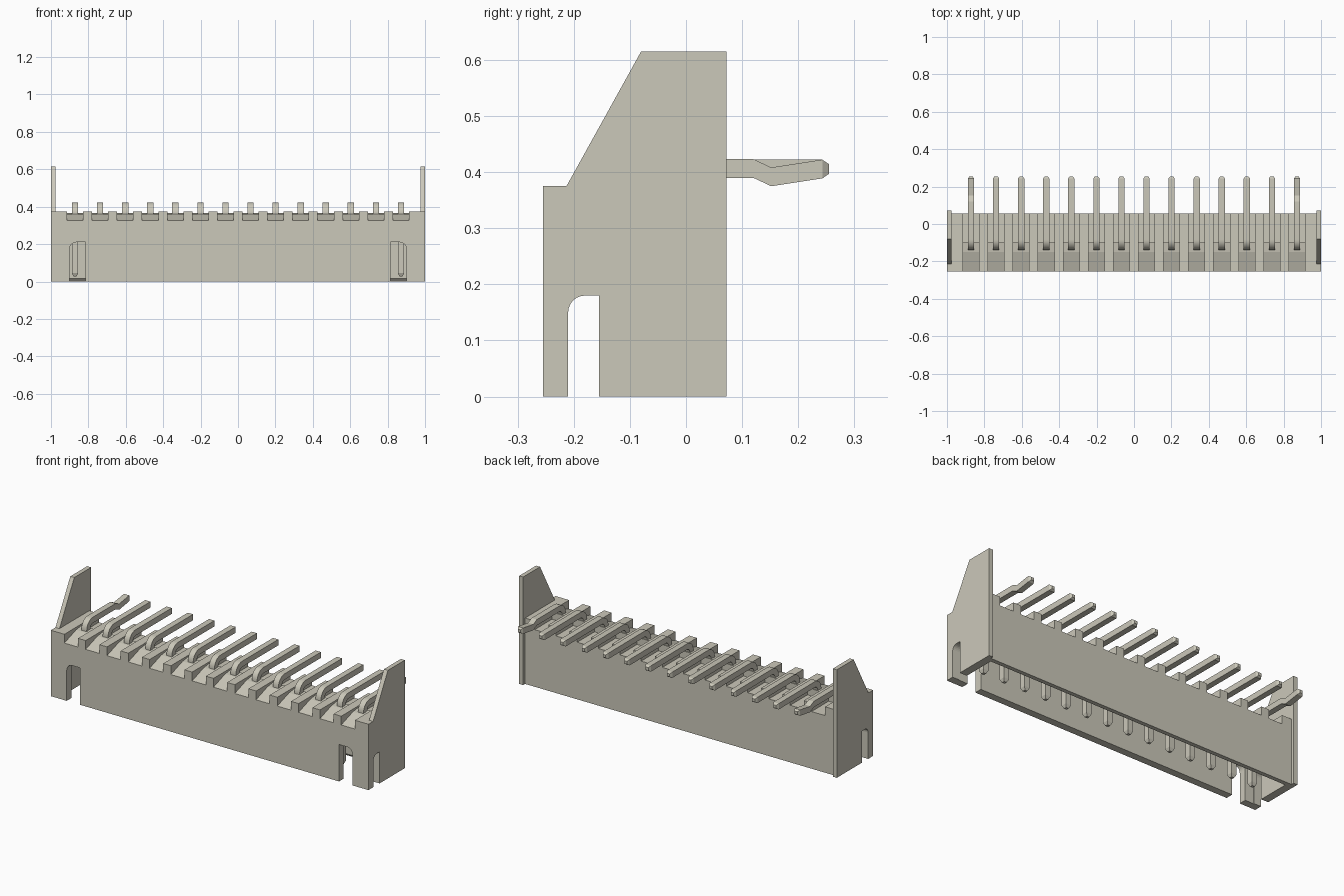
import bpy, bmesh, math
from mathutils import Vector

cube = bpy.data.objects.get("Cube")
if cube:
    bpy.data.objects.remove(cube, do_unlink=True)

# Single warm grey plastic colour
mat = bpy.data.materials.new("warm_grey")
mat.use_nodes = True
COL = (0.60, 0.58, 0.49, 1)
mat.diffuse_color = COL
bsdf = next(n for n in mat.node_tree.nodes if n.type == 'BSDF_PRINCIPLED')
bsdf.inputs["Base Color"].default_value = COL
bsdf.inputs["Roughness"].default_value = 0.6

PINS = 14
PITCH = 0.1341
PIN_X = [(i - (PINS - 1) / 2) * PITCH for i in range(PINS)]


def make_object(name, bm):
    bmesh.ops.recalc_face_normals(bm, faces=bm.faces)
    me = bpy.data.meshes.new(name)
    bm.to_mesh(me)
    bm.free()
    me.materials.append(mat)
    ob = bpy.data.objects.new(name, me)
    bpy.context.collection.objects.link(ob)
    return ob


def add_prism(bm, profile, lo, hi, axis="x"):
    """Extrude a 2D profile along x (points are y, z) or y (points are x, z)."""
    def pt(p, t):
        return (t, p[0], p[1]) if axis == "x" else (p[0], t, p[1])
    a = [bm.verts.new(pt(p, lo)) for p in profile]
    b = [bm.verts.new(pt(p, hi)) for p in profile]
    bm.faces.new(a)
    bm.faces.new(b[::-1])
    for i in range(len(a)):
        j = (i + 1) % len(a)
        bm.faces.new((a[i], b[i], b[j], a[j]))


def prism(name, profile, lo, hi, axis="x"):
    bm = bmesh.new()
    add_prism(bm, profile, lo, hi, axis)
    return make_object(name, bm)


def slot_profile(a, b, top, r):
    """Slot open at the bottom, with its corner rounded on side a."""
    s = 1 if b > a else -1
    arc = [(a + s * r * (1 - math.cos(t)), top - r + r * math.sin(t))
           for t in (math.pi / 2 * k / 6 for k in range(7))]
    return [(a, -0.05)] + arc + [(b, top), (b, -0.05)]


def cut(target, cutter):
    cutter.hide_render = True
    mod = target.modifiers.new("cut", 'BOOLEAN')
    mod.operation = 'DIFFERENCE'
    mod.solver = 'EXACT'
    mod.object = cutter
    bpy.context.view_layer.objects.active = target
    bpy.ops.object.modifier_apply(modifier=mod.name)


# Housing block
housing = prism("housing", [(-0.255, 0), (0.055, 0), (0.055, 0.375), (-0.255, 0.375)],
                -0.975, 0.975)

# Cutters: cavity, pin grooves, front and side slots
cavity = prism("cavity_cutter", [(-0.213, -0.02), (0.031, -0.02), (0.031, 0.0), (0.015, 0.016),
                                 (0.015, 0.212), (-0.213, 0.212)], -0.955, 0.955)
bm = bmesh.new()
for x in PIN_X:
    add_prism(bm, [(-0.30, 0.5), (-0.30, 0.31), (-0.255, 0.325), (-0.15, 0.36), (-0.10, 0.366),
                   (-0.10, 0.325), (0.10, 0.325), (0.10, 0.5)], x - 0.043, x + 0.043)
grooves = make_object("groove_cutter", bm)
bm = bmesh.new()
for s in (-1, 1):
    add_prism(bm, slot_profile(s * 0.9, s * 0.815, 0.21, 0.035), -0.30, -0.19, "y")
front_slots = make_object("front_slot_cutter", bm)
bm = bmesh.new()
for s in (-1, 1):
    lo, hi = sorted((s * 0.94, s * 1.05))
    add_prism(bm, slot_profile(-0.21, -0.155, 0.18, 0.03), lo, hi)
side_slots = make_object("side_slot_cutter", bm)

for c in (cavity, grooves, front_slots, side_slots):
    cut(housing, c)

# End walls with a sloped upper ear
EAR = [(-0.255, 0), (0.072, 0), (0.072, 0.615), (-0.08, 0.615), (-0.213, 0.375), (-0.255, 0.375)]
for s, name in ((-1, "right_end_wall"), (1, "left_end_wall")):
    lo, hi = sorted((s * 0.975, s))
    wall = prism(name, EAR, lo, hi)
    cut(wall, side_slots)

for c in (cavity, grooves, front_slots, side_slots):
    bpy.data.objects.remove(c, do_unlink=True)


# Bent contact pins, swept as a square section with tapered tips
def make_pin(name, x, kinked):
    h = 0.0167
    # (y, z, direction of thickness, scale)
    path = [(-0.123, 0.028, (-1, 0), 0.5), (-0.123, 0.045, (-1, 0), 1)]
    for k in range(9):
        t = math.pi / 2 * k / 8
        d = (-math.cos(t), math.sin(t))
        path.append((-0.083 + 0.04 * d[0], 0.3665 + 0.04 * d[1], d, 1))
    up = (0, 1)
    if kinked:
        path += [(0.12, 0.4065, up, 1), (0.152, 0.3915, up, 1)]
    path += [(0.243, 0.4055, up, 1), (0.255, 0.4055, up, 0.5)]
    bm = bmesh.new()
    prev = None
    for y, z, d, sc in path:
        c, n, w = Vector((x, y, z)), Vector((0, *d)) * h * sc, Vector((h * sc, 0, 0))
        ring = [bm.verts.new(c + a * w + b * n) for a, b in ((-1, -1), (1, -1), (1, 1), (-1, 1))]
        if prev:
            for i in range(4):
                j = (i + 1) % 4
                bm.faces.new((prev[i], prev[j], ring[j], ring[i]))
        else:
            bm.faces.new(ring[::-1])
        prev = ring
    bm.faces.new(prev)
    return make_object(name, bm)


pins = [make_pin(f"pin_{i + 1}", x, i in (0, PINS - 1)) for i, x in enumerate(PIN_X)]

# Smooth the pin bends and keep the hard edges
bpy.ops.object.select_all(action='DESELECT')
for p in pins:
    p.select_set(True)
bpy.context.view_layer.objects.active = pins[0]
bpy.ops.object.shade_smooth_by_angle(angle=math.radians(15))
